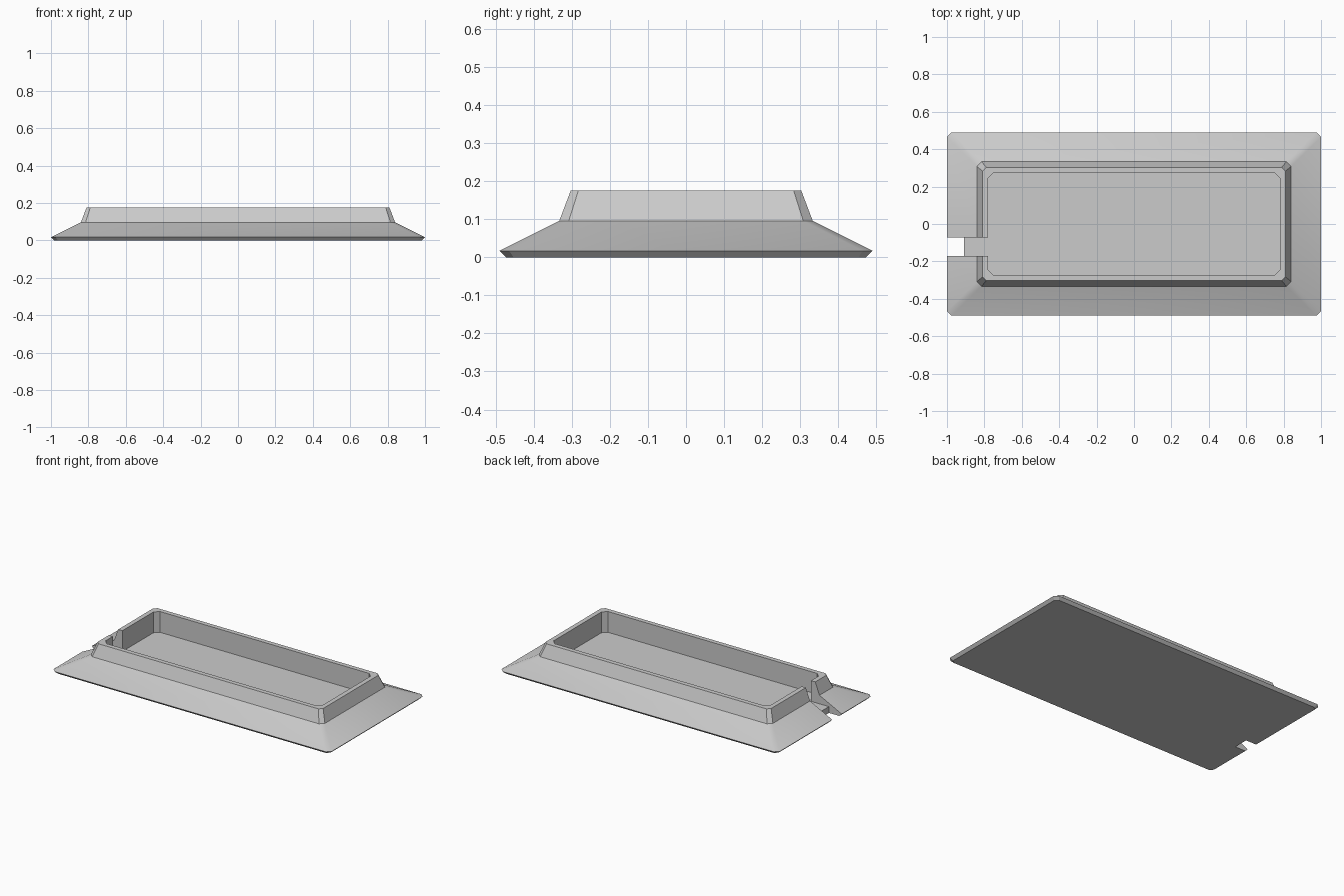
import bpy, bmesh, math

if "Cube" in bpy.data.objects:
    bpy.data.objects.remove(bpy.data.objects["Cube"])


def link(name, bm):
    bmesh.ops.recalc_face_normals(bm, faces=bm.faces)
    mesh = bpy.data.meshes.new(name)
    bm.to_mesh(mesh)
    bm.free()
    obj = bpy.data.objects.new(name, mesh)
    bpy.context.collection.objects.link(obj)
    return obj


def ring(bm, x, y, z, c):
    """Rectangle with clipped corners, half sizes x and y."""
    pts = [(x, y - c), (x - c, y), (c - x, y), (-x, y - c),
           (-x, c - y), (c - x, -y), (x - c, -y), (x, c - y)]
    return [bm.verts.new((px, py, z)) for px, py in pts]


# Tray: flared skirt, steep shoulder, rim and open recess
FLOOR = 0.04
levels = [(0.983, 0.473, 0.0, 0.02), (1.0, 0.49, 0.017, 0.025),
          (0.84, 0.333, 0.096, 0.025), (0.81, 0.303, 0.175, 0.02),
          (0.78, 0.273, 0.175, 0.028), (0.78, 0.273, FLOOR, 0.028)]
bm = bmesh.new()
rings = [ring(bm, *lv) for lv in levels]
bm.faces.new(rings[0])
bm.faces.new(rings[-1])
for a, b in zip(rings, rings[1:]):
    for i in range(8):
        j = (i + 1) % 8
        bm.faces.new((a[i], a[j], b[j], b[i]))
tray = link("tray", bm)

# Cable slot cutter: through notch at the edge, stepping up to the floor
bm = bmesh.new()
z = FLOOR + 0.0005
profile = [(-1.1, -0.1), (-0.908, -0.1), (-0.908, z), (-0.74, z),
           (-0.74, 0.3), (-1.1, 0.3)]
face = bm.faces.new([bm.verts.new((px, -0.17, pz)) for px, pz in profile])
ext = bmesh.ops.extrude_face_region(bm, geom=[face])
bmesh.ops.translate(bm, vec=(0, 0.097, 0),
                    verts=[v for v in ext["geom"] if isinstance(v, bmesh.types.BMVert)])
cutter = link("cable_slot_cutter", bm)
cutter.hide_render = True
cutter.hide_viewport = False

cut = tray.modifiers.new("cable_slot", "BOOLEAN")
cut.operation = "DIFFERENCE"
cut.solver = "EXACT"
cut.object = cutter

# Apply the cut, then remove the helper
bpy.context.view_layer.objects.active = tray
tray.select_set(True)
bpy.ops.object.modifier_apply(modifier=cut.name)
bpy.data.objects.remove(cutter)
bpy.ops.object.shade_smooth_by_angle(angle=math.radians(20))
